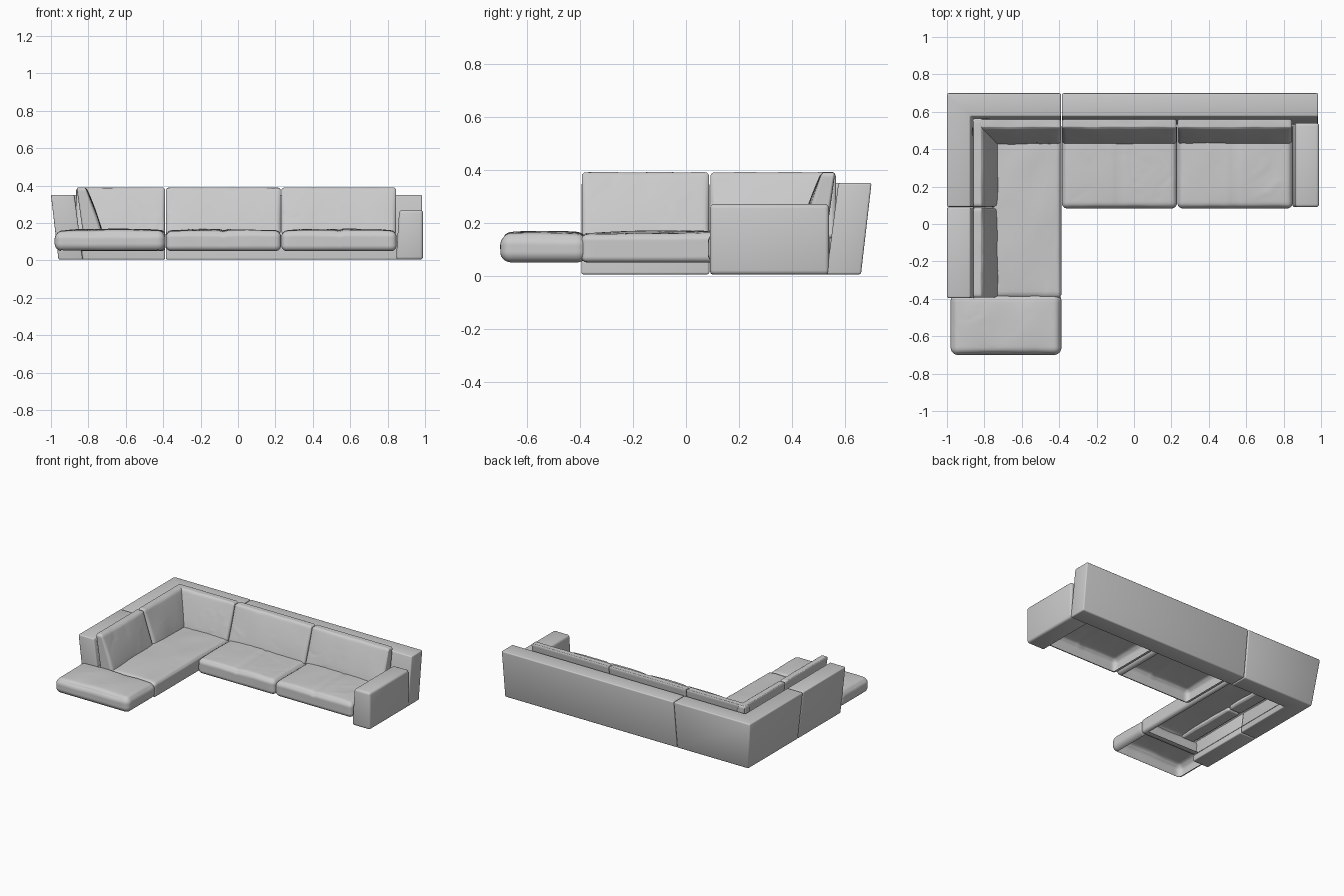
import bpy
import bmesh
from math import sin, pi
from mathutils import Vector, noise

default = bpy.data.objects.get("Cube")
if default:
    bpy.data.objects.remove(default)

fabric = bpy.data.materials.new("grey fabric")
fabric.use_nodes = True
GREY = (0.6, 0.6, 0.6, 1)
fabric.diffuse_color = GREY
fabric.node_tree.nodes["Principled BSDF"].inputs["Base Color"].default_value = GREY


def finish(name, bm, bevel=0, angle=35):
    """Turn a bmesh into a shaded, coloured object."""
    bmesh.ops.recalc_face_normals(bm, faces=bm.faces)
    if bevel:
        bmesh.ops.bevel(bm, geom=bm.edges[:], offset=bevel, segments=3,
                        profile=0.5, affect='EDGES', clamp_overlap=True)
    mesh = bpy.data.meshes.new(name)
    bm.to_mesh(mesh)
    bm.free()
    mesh.materials.append(fabric)
    ob = bpy.data.objects.new(name, mesh)
    bpy.context.collection.objects.link(ob)
    bpy.ops.object.select_all(action='DESELECT')
    ob.select_set(True)
    bpy.context.view_layer.objects.active = ob
    bpy.ops.object.shade_smooth_by_angle(angle=angle * pi / 180)


# Leaning back panels: one profile of (inset from the outer wall, height)
PROFILE = [(0.04, 0.005), (0, 0.35), (0.125, 0.35), (0.17, 0.005)]


def panel(name, stations):
    """Sweep the profile; a None coordinate follows the outer wall."""
    bm = bmesh.new()
    rings = []
    for x, y in stations:
        rings.append([bm.verts.new((-1 + d if x is None else x,
                                    0.7 - d if y is None else y, z))
                      for d, z in PROFILE])
    for a, b in zip(rings, rings[1:]):
        for i in range(4):
            j = (i + 1) % 4
            bm.faces.new((a[i], a[j], b[j], b[i]))
    bm.faces.new(rings[0])
    bm.faces.new(rings[-1])
    finish(name, bm, 0.008)


panel("rear_back_panel", [(-0.386, None), (0.985, None)])
panel("corner_back_panel", [(-0.39, None), (None, None), (None, 0.092)])
panel("side_back_panel", [(None, 0.088), (None, -0.395)])


# Open base frames under the seats
def frame(name, outline, z, height, width):
    bm = bmesh.new()
    face = bm.faces.new([bm.verts.new((x, y, z)) for x, y in outline])
    bmesh.ops.inset_region(bm, faces=[face], thickness=width)
    bmesh.ops.delete(bm, geom=[face], context='FACES')
    ext = bmesh.ops.extrude_face_region(bm, geom=bm.faces[:])
    top = [g for g in ext["geom"] if isinstance(g, bmesh.types.BMVert)]
    bmesh.ops.translate(bm, verts=top, vec=(0, 0, height))
    finish(name, bm, 0.003)


def ell(o):
    return [(-0.965 + o, -0.69 + o), (-0.392 - o, -0.69 + o), (-0.392 - o, 0.54 - o),
            (-0.84 + o, 0.54 - o), (-0.84 + o, -0.39 - o), (-0.965 + o, -0.39 - o)]


def rect(o):
    return [(-0.388 + o, 0.09 + o), (0.86 - o, 0.09 + o),
            (0.86 - o, 0.54 - o), (-0.388 + o, 0.54 - o)]


for part, outline in (("chaise", ell), ("sofa", rect)):
    frame(part + "_base_frame", outline(0), 0, 0.048, 0.03)
    frame(part + "_inner_frame", outline(0.03), 0.012, 0.04, 0.025)

# Armrest, leaning in slightly at the top
bm = bmesh.new()
bmesh.ops.create_cube(bm, size=1)
for v in bm.verts:
    x, y, z = v.co
    inner = 0.862 if z > 0 else 0.845
    v.co = (0.99 if x > 0 else inner, 0.315 + y * 0.45, 0.27 if z > 0 else 0.004)
finish("armrest", bm, 0.016)


def cushion(name, size, place, radius, puff, seam=False, hollow=False):
    """Rounded, puffed and creased pad; local z points out of its soft face."""
    bm = bmesh.new()
    bmesh.ops.create_cube(bm, size=2)
    bmesh.ops.subdivide_edges(bm, edges=bm.edges[:], cuts=31, use_grid_fill=True)
    if hollow:
        inside = [f for f in bm.faces if f.calc_center_median().z < -0.999
                  and max(abs(c) for c in f.calc_center_median().xy) < 0.8]
        bmesh.ops.delete(bm, geom=inside, context='FACES')
    half = Vector(size) / 2
    seed = Vector((len(name) * 3.1, sum(map(ord, name)) * 0.37, 0))
    for v in bm.verts:
        # gather the grid towards the edges, then round them
        u = Vector([0.5 * c + 0.5 * sin(c * pi / 2) for c in v.co])
        p = Vector([c * h for c, h in zip(u, half)])
        core = Vector([max(-h + radius, min(h - radius, c)) for c, h in zip(p, half)])
        p = core + (p - core).normalized() * radius
        out = (1 + u.z) / 2
        middle = (1 - u.x ** 2) * (1 - u.y ** 2)
        p.z += out * puff * (middle ** 0.5 if middle > 0 else 0)
        # soft lumps, fine folds and a sewn centre line
        q = Vector((p.x * 7, p.y * 5, p.z * 5)) + seed
        fold = max(0, 0.1 - abs(noise.noise(q * 1.4)))
        p.z += out * (0.005 * noise.noise(q) - 0.06 * fold * noise.noise(q * 0.6 + seed))
        p.y += 0.003 * noise.noise(q * 1.3 + seed) * out
        if seam:
            p.z -= out * 0.006 * max(0, 1 - abs(p.x) / 0.012)
        v.co = place(p + half)
    finish(name, bm, angle=50)


def seat(name, x0, x1, y0, y1, radius, seam=False):
    cushion(name, (x1 - x0, y1 - y0, 0.105),
            lambda p: (x0 + p.x, y0 + p.y, 0.05 + p.z), radius, 0.014, seam, True)


seat("chaise_front_cushion", -0.98, -0.388, -0.7, -0.37, 0.04)
seat("chaise_seat_cushion", -0.86, -0.388, -0.395, 0.54, 0.022)
seat("sofa_seat_cushion_right", -0.386, 0.23, 0.083, 0.54, 0.03, True)
seat("sofa_seat_cushion_left", 0.232, 0.848, 0.083, 0.54, 0.03, True)


# Loose back cushions, thick at the foot and tapering to the top
def back_cushion(name, start, end, along_side=False):
    def place(p):
        t = p.y / 0.25
        d = 0.172 - 0.035 * t + (0.1 - 0.05 * t) * p.z / 0.1
        s, z = start + p.x, 0.14 + p.y
        return (-1 + d, s, z) if along_side else (s, 0.7 - d, z)
    cushion(name, (end - start, 0.25, 0.1), place, 0.016, 0.014)


back_cushion("rear_back_cushion_corner", -0.865, -0.39)
back_cushion("rear_back_cushion_middle", -0.385, 0.228)
back_cushion("rear_back_cushion_left", 0.232, 0.845)
back_cushion("side_back_cushion_corner", 0.092, 0.565, True)
back_cushion("side_back_cushion_front", -0.393, 0.087, True)
